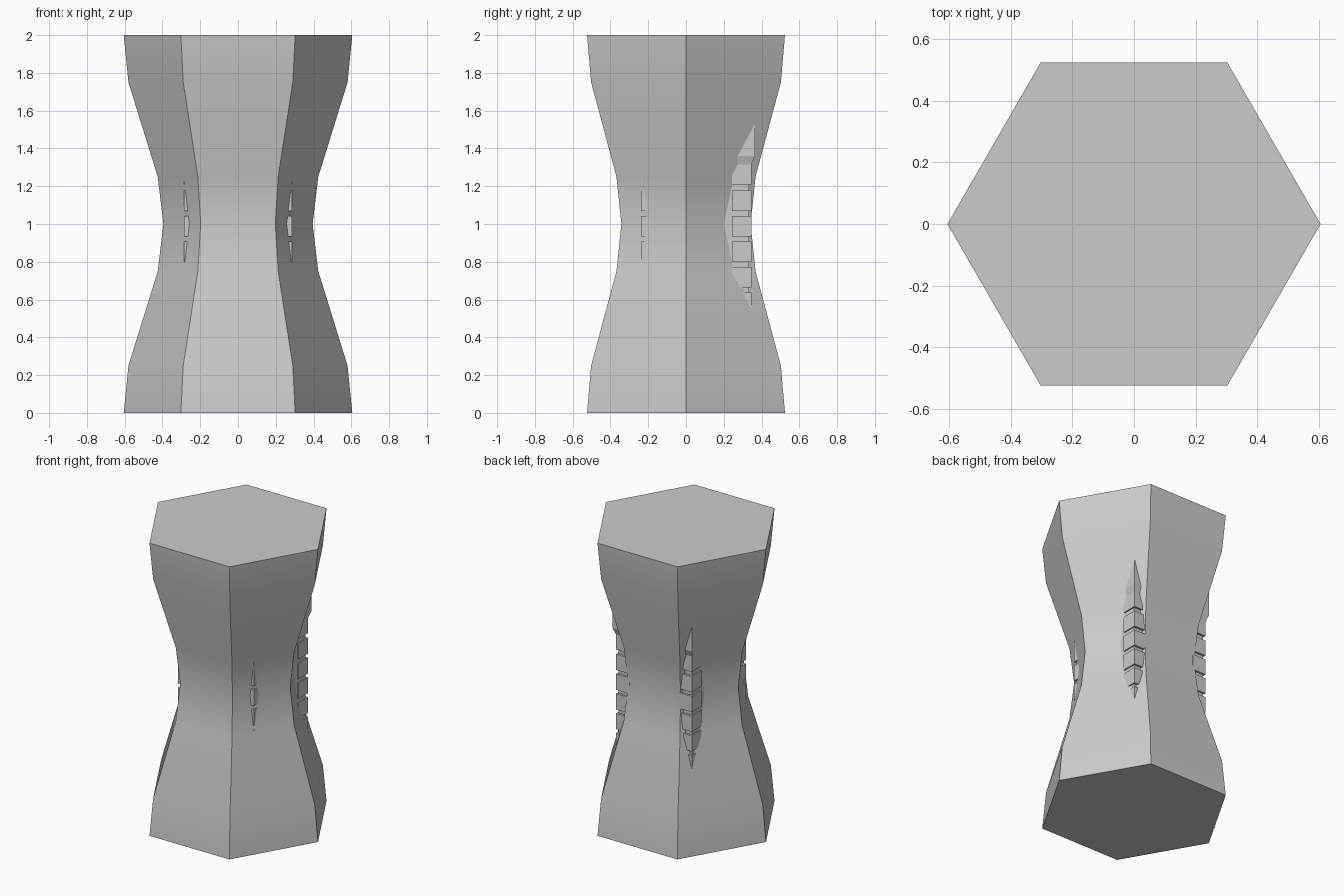
import bpy, bmesh, math

if "Cube" in bpy.data.objects:
    bpy.data.objects.remove(bpy.data.objects["Cube"])


def finish(name, bm):
    bmesh.ops.recalc_face_normals(bm, faces=bm.faces)
    mesh = bpy.data.meshes.new(name)
    bm.to_mesh(mesh)
    bm.free()
    ob = bpy.data.objects.new(name, mesh)
    bpy.context.collection.objects.link(ob)
    return ob


def loft(bm, rings):
    loops = [[bm.verts.new(p) for p in ring] for ring in rings]
    n = len(loops[0])
    for a, b in zip(loops, loops[1:]):
        for i in range(n):
            j = (i + 1) % n
            bm.faces.new((a[i], a[j], b[j], b[i]))
    bm.faces.new(loops[0][::-1])
    bm.faces.new(loops[-1])


def rect(x0, x1, y0, y1, z):
    return [(x0, y0, z), (x1, y0, z), (x1, y1, z), (x0, y1, z)]


def box(bm, x0, x1, y0, y1, z0, z1):
    loft(bm, [rect(x0, x1, y0, y1, z0), rect(x0, x1, y0, y1, z1)])


# Waisted six-sided body
profile = [(0, .605), (.25, .58), (.75, .425), (1, .395),
           (1.25, .425), (1.75, .58), (2, .605)]
bm = bmesh.new()
loft(bm, [[(r * math.cos(k * math.pi / 3), r * math.sin(k * math.pi / 3), z)
           for k in range(6)] for z, r in profile])
body = finish("hourglass_body", bm)
bpy.context.view_layer.objects.active = body
body.select_set(True)
bpy.ops.object.shade_smooth_by_angle(angle=math.radians(30))

# Plain core that shows between the segments at the back
bm = bmesh.new()
box(bm, -.279, .279, -.15, .333, .5, 1.33)
finish("inner_core", bm)

# Segmented corner posts breaking through the slanted faces
segments = [(.53 + .135 * i, .638 + .135 * i) for i in range(5)] + [(1.21, 1.315)]
bm = bmesh.new()
for z0, z1 in segments:
    for side in (-1, 1):
        for y0, y1 in ((.243, .347), (-.238, -.134)):
            x0, x1 = sorted((side * .185, side * .287))
            box(bm, x0, x1, y0, y1, z0, z1)
finish("corner_post_segments", bm)

# Flared cap blocks on top of the back posts
bm = bmesh.new()
for side in (-1, 1):
    rings = [(.185, .287, .243, .347, 1.315), (.17, .301, .23, .365, 1.36),
             (.17, .301, .23, .365, 1.54)]
    loft(bm, [rect(side * a, side * b, c, d, z) for a, b, c, d, z in rings])
finish("post_caps", bm)
